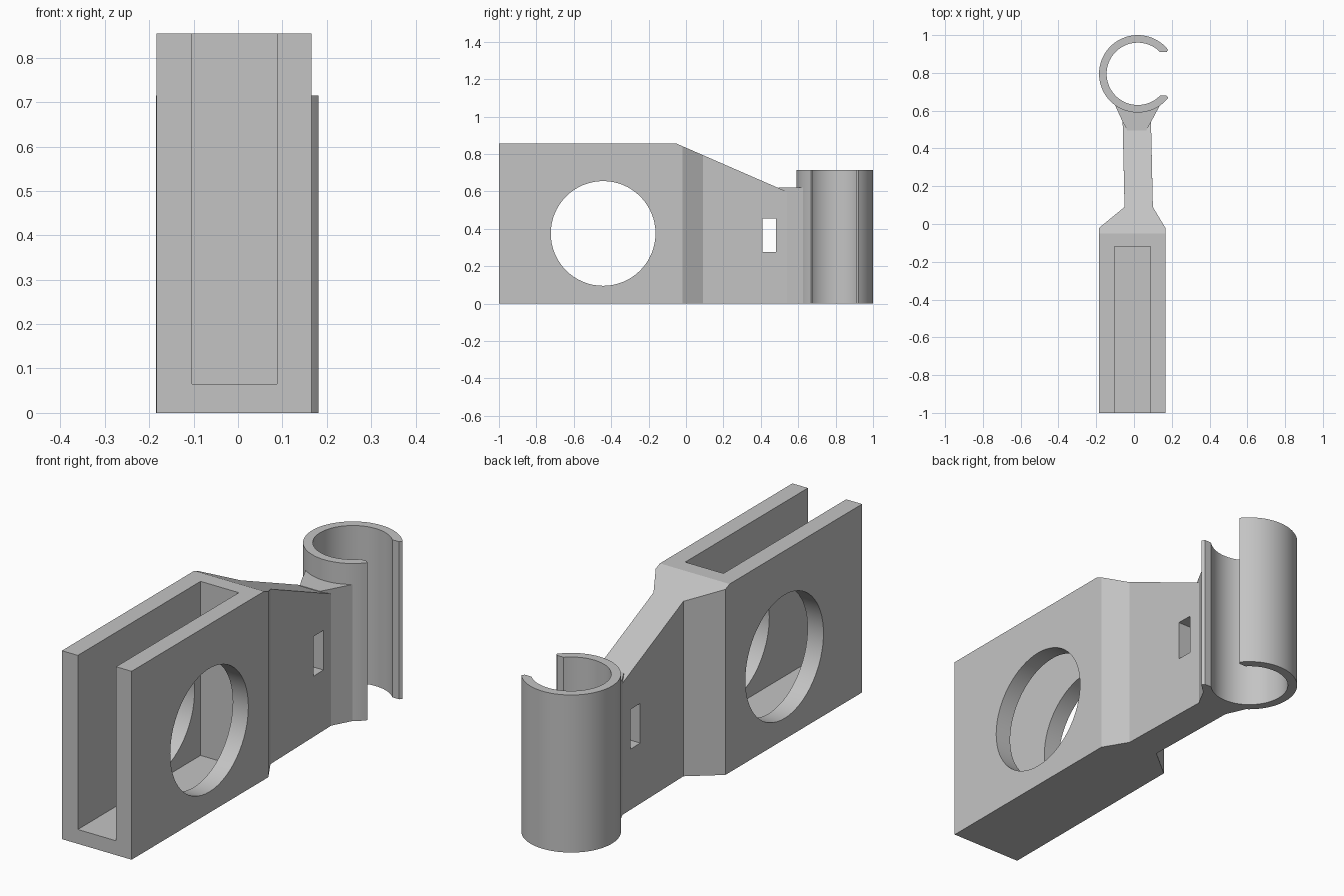
import bpy
import math

cube = bpy.data.objects.get("Cube")
if cube:
    bpy.data.objects.remove(cube, do_unlink=True)

grey = bpy.data.materials.new("plain grey")
grey.use_nodes = True
grey.diffuse_color = (0.55, 0.55, 0.55, 1)
grey.node_tree.nodes["Principled BSDF"].inputs["Base Color"].default_value = grey.diffuse_color


def prism(name, outline, low, high, axis="z"):
    """Extrude an outline: (x, y) along z, or (y, z) along x."""
    place = (lambda p, h: (p[0], p[1], h)) if axis == "z" else (lambda p, h: (h, p[0], p[1]))
    n = len(outline)
    verts = [place(p, h) for h in (low, high) for p in outline]
    faces = [list(range(n))[::-1], list(range(n, 2 * n))]
    faces += [(i, (i + 1) % n, (i + 1) % n + n, i + n) for i in range(n)]
    mesh = bpy.data.meshes.new(name)
    mesh.from_pydata(verts, [], faces)
    mesh.materials.append(grey)
    obj = bpy.data.objects.new(name, mesh)
    bpy.context.collection.objects.link(obj)
    return obj


def rect(x0, y0, x1, y1):
    return [(x0, y0), (x1, y0), (x1, y1), (x0, y1)]


def arc(cx, cy, radius, start, end, steps):
    angles = [math.radians(start + (end - start) * i / steps) for i in range(steps + 1)]
    return [(cx + radius * math.cos(a), cy + radius * math.sin(a)) for a in angles]


def combine(target, other, operation):
    """Apply a boolean and discard the helper."""
    mod = target.modifiers.new("combine", "BOOLEAN")
    mod.operation = operation
    mod.solver = "EXACT"
    mod.object = other
    bpy.context.view_layer.objects.active = target
    bpy.ops.object.modifier_apply(modifier=mod.name)
    bpy.data.objects.remove(other, do_unlink=True)


# Block tapering into the neck
holder = prism("clip_holder", [
    (-0.184, -1), (0.166, -1), (0.166, -0.02), (0.10, 0.09), (0.09, 0.54),
    (-0.06, 0.54), (-0.05, 0.09), (-0.184, -0.02)], 0, 0.855)

# Sloping top of the neck
combine(holder, prism("slope_cutter", [(-0.05, 0.855), (0.54, 0.598), (0.7, 0.528),
                                       (0.7, 1), (-0.05, 1)], -0.5, 0.5, "x"), "DIFFERENCE")
# Slot open to the front and the top
combine(holder, prism("slot_cutter", rect(-0.104, -1.1, 0.088, -0.12), 0.065, 1), "DIFFERENCE")
# Round opening through both cheeks
combine(holder, prism("round_cutter", arc(-0.443, 0.375, 0.28, 0, 354.375, 63),
                      -0.5, 0.5, "x"), "DIFFERENCE")
# Small window through the neck
combine(holder, prism("window_cutter", rect(0.41, 0.275, 0.482, 0.455), -0.5, 0.5, "x"), "DIFFERENCE")

# Flare joining the neck to the clip
cx, cy = 0.02, 0.795
flare = prism("flare", [(-0.035, 0.495), (0.065, 0.495), (0.09, 0.54)]
              + arc(cx, cy, 0.19, -45, -135, 16) + [(-0.06, 0.54)], 0, 0.62)
combine(holder, flare, "UNION")

# Open round clip with flat, blunt lips
clip = prism("round_clip", arc(cx, cy, 0.205, 38, 322, 72)
             + [(0.172, 0.68)] + arc(cx, cy, 0.165, 315.8, 44.2, 64)
             + [(0.172, 0.91)], 0, 0.715)
combine(holder, clip, "UNION")

bpy.ops.object.select_all(action="DESELECT")
holder.select_set(True)
bpy.context.view_layer.objects.active = holder
bpy.ops.object.shade_smooth_by_angle(angle=math.radians(20))
